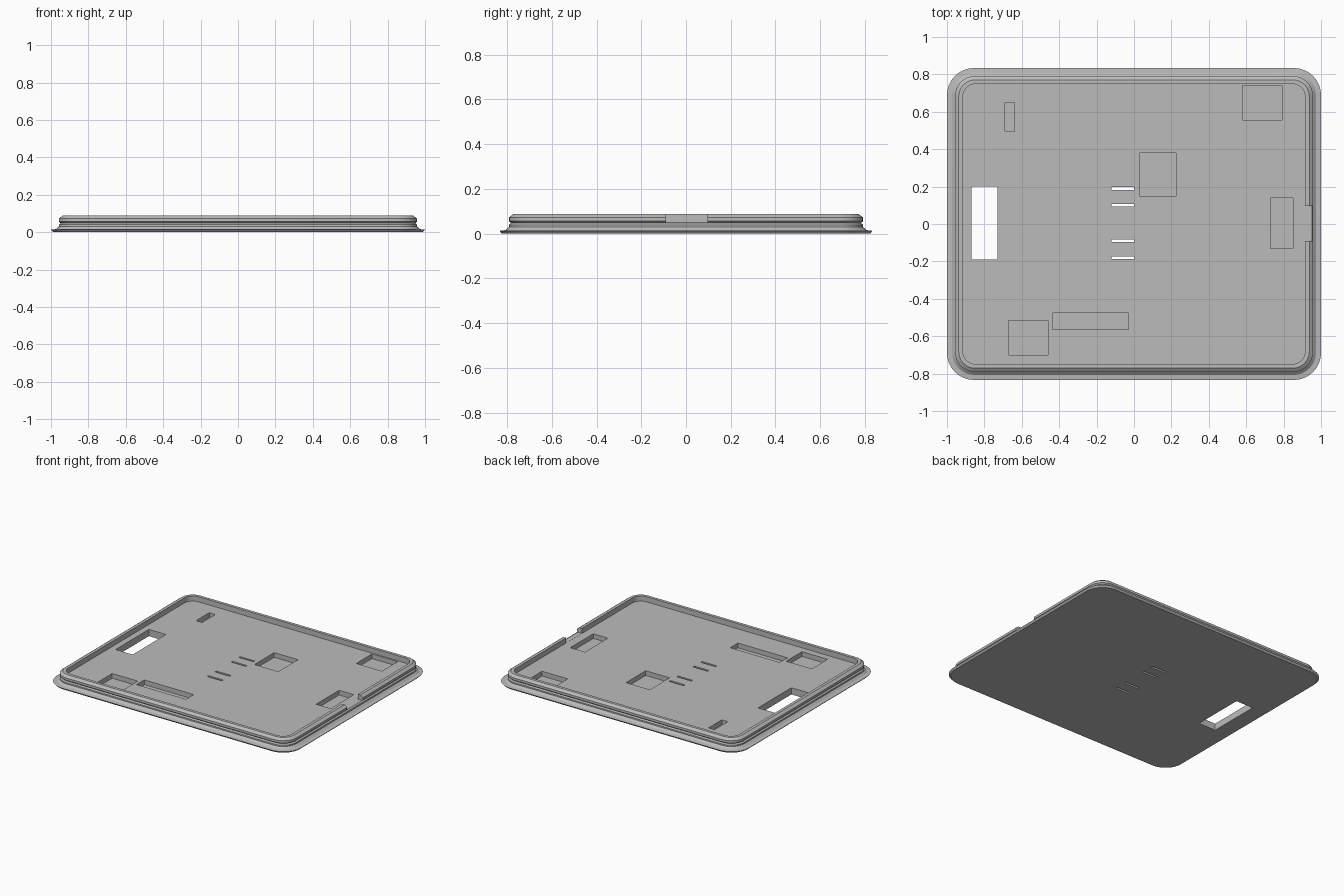
import bpy, bmesh, math

cube = bpy.data.objects.get("Cube")
if cube:
    bpy.data.objects.remove(cube, do_unlink=True)

HALF_X, HALF_Y, RADIUS = 1.0, 0.834, 0.145
FLOOR, POCKET = 0.05, 0.015

grey = bpy.data.materials.new("plain grey")
grey.use_nodes = True
colour = (0.5, 0.5, 0.5, 1)
grey.diffuse_color = colour
grey.node_tree.nodes["Principled BSDF"].inputs["Base Color"].default_value = colour


def add_object(name, bm):
    bmesh.ops.recalc_face_normals(bm, faces=bm.faces)
    mesh = bpy.data.meshes.new(name)
    bm.to_mesh(mesh)
    bm.free()
    mesh.materials.append(grey)
    obj = bpy.data.objects.new(name, mesh)
    bpy.context.collection.objects.link(obj)
    return obj


def rounded_ring(bm, inset, z, steps=8):
    """Rounded rectangle of vertices, inset from the outer flange."""
    r = RADIUS - inset * 0.9
    cx, cy = HALF_X - inset - r, HALF_Y - inset - r
    ring = []
    for quarter, (sx, sy) in enumerate([(1, 1), (-1, 1), (-1, -1), (1, -1)]):
        for i in range(steps + 1):
            a = (quarter + i / steps) * math.pi / 2
            ring.append(bm.verts.new((sx * cx + r * math.cos(a),
                                      sy * cy + r * math.sin(a), z)))
    return ring


def add_box(bm, x0, x1, y0, y1, z0, z1):
    box = bmesh.ops.create_cube(bm, size=1)
    for v in box["verts"]:
        v.co = (x1 if v.co.x > 0 else x0,
                y1 if v.co.y > 0 else y0,
                z1 if v.co.z > 0 else z0)


# Panel: flared flange, grooved wall, bevelled rim and sunken floor
profile = [(0.012, 0), (0, 0.013), (0.027, 0.016), (0.043, 0.03),
           (0.043, 0.04), (0.052, 0.048), (0.043, 0.056), (0.043, 0.073),
           (0.063, 0.088), (0.085, 0.088), (0.085, FLOOR)]
bm = bmesh.new()
rings = [rounded_ring(bm, inset, z) for inset, z in profile]
for low, high in zip(rings, rings[1:]):
    for i in range(len(low)):
        j = (i + 1) % len(low)
        bm.faces.new((low[i], low[j], high[j], high[i]))
bm.faces.new(rings[0][::-1])
bm.faces.new(rings[-1])
panel = add_object("cover_panel", bm)

# Cutters: blind pockets, window, narrow slots and the notch in the rim
bm = bmesh.new()
pockets = [(0.58, 0.79, 0.555, 0.74), (0.03, 0.225, 0.15, 0.38),
           (0.73, 0.85, -0.13, 0.14), (-0.67, -0.46, -0.70, -0.515),
           (-0.435, -0.03, -0.565, -0.475), (-0.69, -0.64, 0.495, 0.65)]
for pocket in pockets:
    add_box(bm, *pocket, POCKET, 0.2)
add_box(bm, -0.87, -0.73, -0.19, 0.2, -0.1, 0.2)
for y in (0.19, 0.10, -0.09, -0.18):
    add_box(bm, -0.12, 0, y - 0.0075, y + 0.0075, -0.1, 0.2)
add_box(bm, 0.905, 1.1, -0.09, 0.095, FLOOR + 0.0005, 0.2)
cutter = add_object("opening_cutter", bm)
cutter.hide_render = True

cut = panel.modifiers.new("openings", "BOOLEAN")
cut.operation = "DIFFERENCE"
cut.solver = "EXACT"
cut.object = cutter

bpy.ops.object.select_all(action="DESELECT")
panel.select_set(True)
bpy.context.view_layer.objects.active = panel
bpy.ops.object.modifier_apply(modifier=cut.name)
bpy.data.objects.remove(cutter, do_unlink=True)
bpy.ops.object.shade_smooth_by_angle(angle=math.radians(20))
